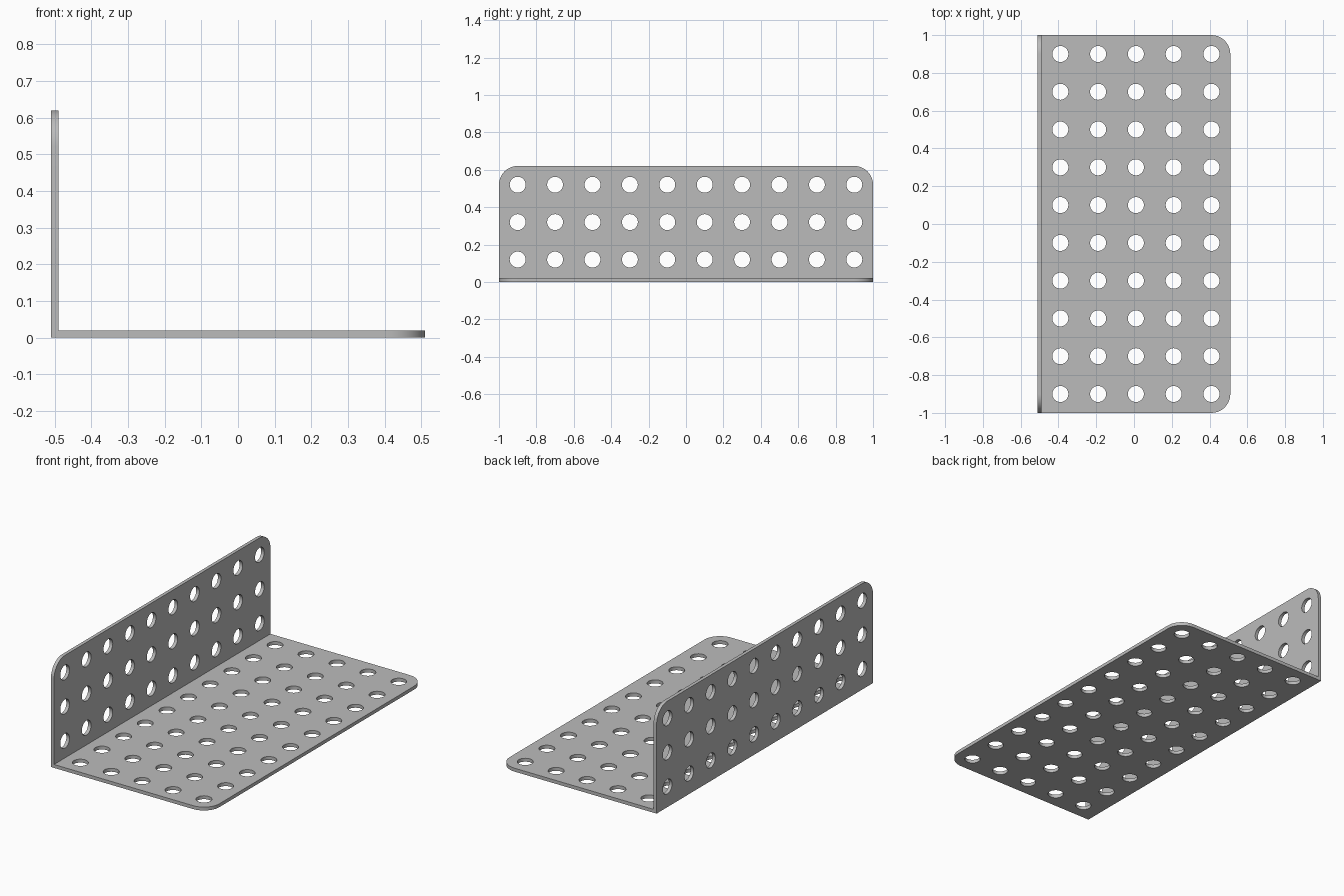
import bpy
import bmesh
from math import radians
from mathutils import Matrix, Vector

if "Cube" in bpy.data.objects:
    bpy.data.objects.remove(bpy.data.objects["Cube"])

LEFT, RIGHT, HALF, HEIGHT = -0.51, 0.51, 1.0, 0.62
THICK, CORNER, HOLE = 0.02, 0.1, 0.0425

# Plain grey metal
metal = bpy.data.materials.new("grey_metal")
metal.use_nodes = True
colour = (0.5, 0.5, 0.5, 1)
metal.diffuse_color = colour
metal.node_tree.nodes["Principled BSDF"].inputs["Base Color"].default_value = colour


def make_object(name, bm):
    mesh = bpy.data.meshes.new(name)
    bm.to_mesh(mesh)
    bm.free()
    obj = bpy.data.objects.new(name, mesh)
    bpy.context.collection.objects.link(obj)
    mesh.materials.append(metal)
    return obj


# Angle plate: L profile swept along y
bm = bmesh.new()
profile = [(LEFT, 0), (RIGHT, 0), (RIGHT, THICK), (LEFT + THICK, THICK),
           (LEFT + THICK, HEIGHT), (LEFT, HEIGHT)]
face = bm.faces.new([bm.verts.new((x, -HALF, z)) for x, z in profile])
swept = bmesh.ops.extrude_face_region(bm, geom=[face])["geom"]
bmesh.ops.translate(bm, verts=[v for v in swept if isinstance(v, bmesh.types.BMVert)],
                    vec=(0, 2 * HALF, 0))
bmesh.ops.recalc_face_normals(bm, faces=bm.faces)


# Rounded free corners: the short edges through the sheet at each end
def is_free_corner(edge):
    middle = (edge.verts[0].co + edge.verts[1].co) / 2
    return edge.calc_length() < 2 * THICK and (
        middle.x > RIGHT - THICK or middle.z > HEIGHT - THICK)


bmesh.ops.bevel(bm, geom=[e for e in bm.edges if is_free_corner(e)],
                offset=CORNER, segments=10, profile=0.5, affect='EDGES')
plate = make_object("angle_plate", bm)

# Hole cutters on a regular pitch in both flanges
bm = bmesh.new()


def add_cutter(location, rotation):
    bmesh.ops.create_cone(bm, cap_ends=True, segments=32, radius1=HOLE, radius2=HOLE,
                          depth=3 * THICK,
                          matrix=Matrix.Translation(Vector(location)) @ rotation)


for row in range(10):
    y = -0.9 + 0.2 * row
    for i in range(5):
        add_cutter((-0.39 + 0.2 * i, y, THICK / 2), Matrix())
    for i in range(3):
        add_cutter((LEFT + THICK / 2, y, 0.12 + 0.2 * i),
                   Matrix.Rotation(radians(90), 4, 'Y'))
cutter = make_object("hole_cutters", bm)
cutter.hide_render = True

# Punch the holes, then discard the cutters
punch = plate.modifiers.new("punch_holes", 'BOOLEAN')
punch.operation = 'DIFFERENCE'
punch.solver = 'EXACT'
punch.object = cutter
bpy.ops.object.select_all(action='DESELECT')
plate.select_set(True)
bpy.context.view_layer.objects.active = plate
bpy.ops.object.modifier_apply(modifier=punch.name)
bpy.data.objects.remove(cutter)
bpy.ops.object.shade_smooth_by_angle(angle=radians(30))
